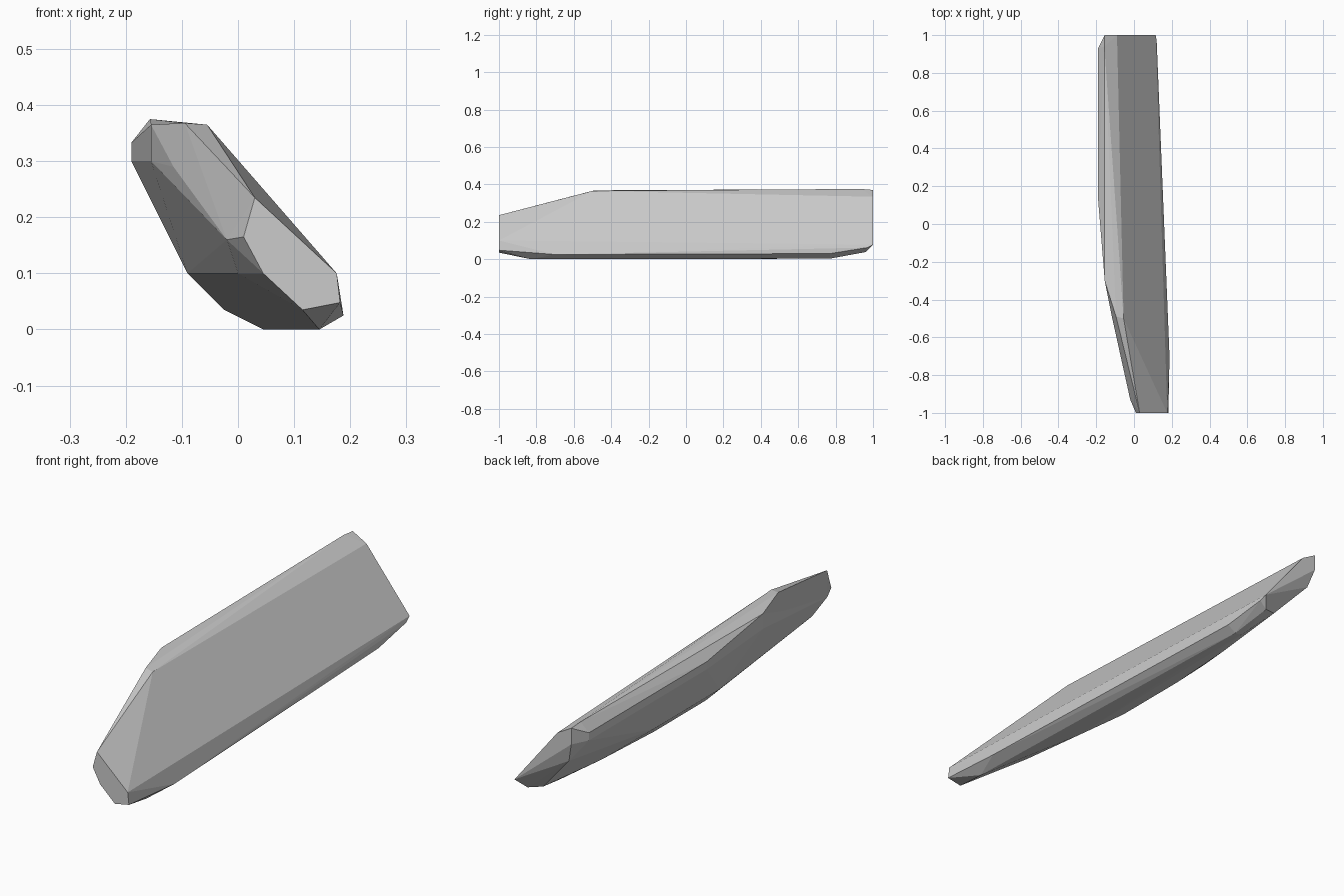
import bpy
import bmesh

cube = bpy.data.objects.get("Cube")
if cube:
    bpy.data.objects.remove(cube, do_unlink=True)

# Single stone grey
grey = bpy.data.materials.new("stone_grey")
grey.use_nodes = True
colour = (0.6, 0.6, 0.6, 1)
grey.diffuse_color = colour
grey.node_tree.nodes["Principled BSDF"].inputs["Base Color"].default_value = colour

# Outlines of the end caps as (x, z)
front_cap = [(.03, .235), (.176, .1), (.182, .048), (.115, .035), (.045, .1), (.01, .165)]
rear_cap = [(-.155, .37), (-.09, .334), (.115, .078), (-.155, .3)]

# Long ridges as start and end points
ridges = [
    ((-.055, -.5, .365), (-.095, -.49, .368)),  # upper front corner
    ((-.155, -.3, .365), (-.157, .94, .375)),   # crest
    ((-.155, -.3, .3), (-.19, .13, .333)),      # shoulder
    ((-.19, .13, .3), (-.19, .93, .3)),         # outer side
    ((-.19, .13, .333), (-.19, .93, .333)),
    ((-.115, -.5, .29), (-.02, -.93, .16)),     # tapering nose
    ((0, -.855, .1), (-.06, -.35, .1)),         # lower flank, curving in at both ends
    ((-.09, -.1, .1), (-.09, .35, .1)),
    ((-.13, .98, .215), (.02, .94, .05)),
    ((.045, -.65, .035), (-.025, -.1, .035)),   # bilge
    ((-.025, .25, .035), (-.005, .58, .035)),
    ((.045, -.3, 0), (.06, .77, .005)),         # keel
    ((.145, -.83, 0), (.09, .77, .003)),
    ((.188, -.7, .025), (.128, .77, .03)),      # lower edge of the broad face
    ((.12, .97, .062), (.08, .96, .038)),       # lower rear corner
]

# Wrap the slab around its ridges and caps
bm = bmesh.new()
for x, z in front_cap:
    bm.verts.new((x, -1, z))
for x, z in rear_cap:
    bm.verts.new((x, 1, z))
for ridge in ridges:
    for point in ridge:
        bm.verts.new(point)
hull = bmesh.ops.convex_hull(bm, input=bm.verts[:])
inside = {v for v in hull["geom_interior"] if isinstance(v, bmesh.types.BMVert)}
bmesh.ops.delete(bm, geom=list(inside), context="VERTS")
bmesh.ops.recalc_face_normals(bm, faces=bm.faces[:])

mesh = bpy.data.meshes.new("stone_slab")
bm.to_mesh(mesh)
bm.free()
mesh.materials.append(grey)
slab = bpy.data.objects.new("stone_slab", mesh)
bpy.context.collection.objects.link(slab)
